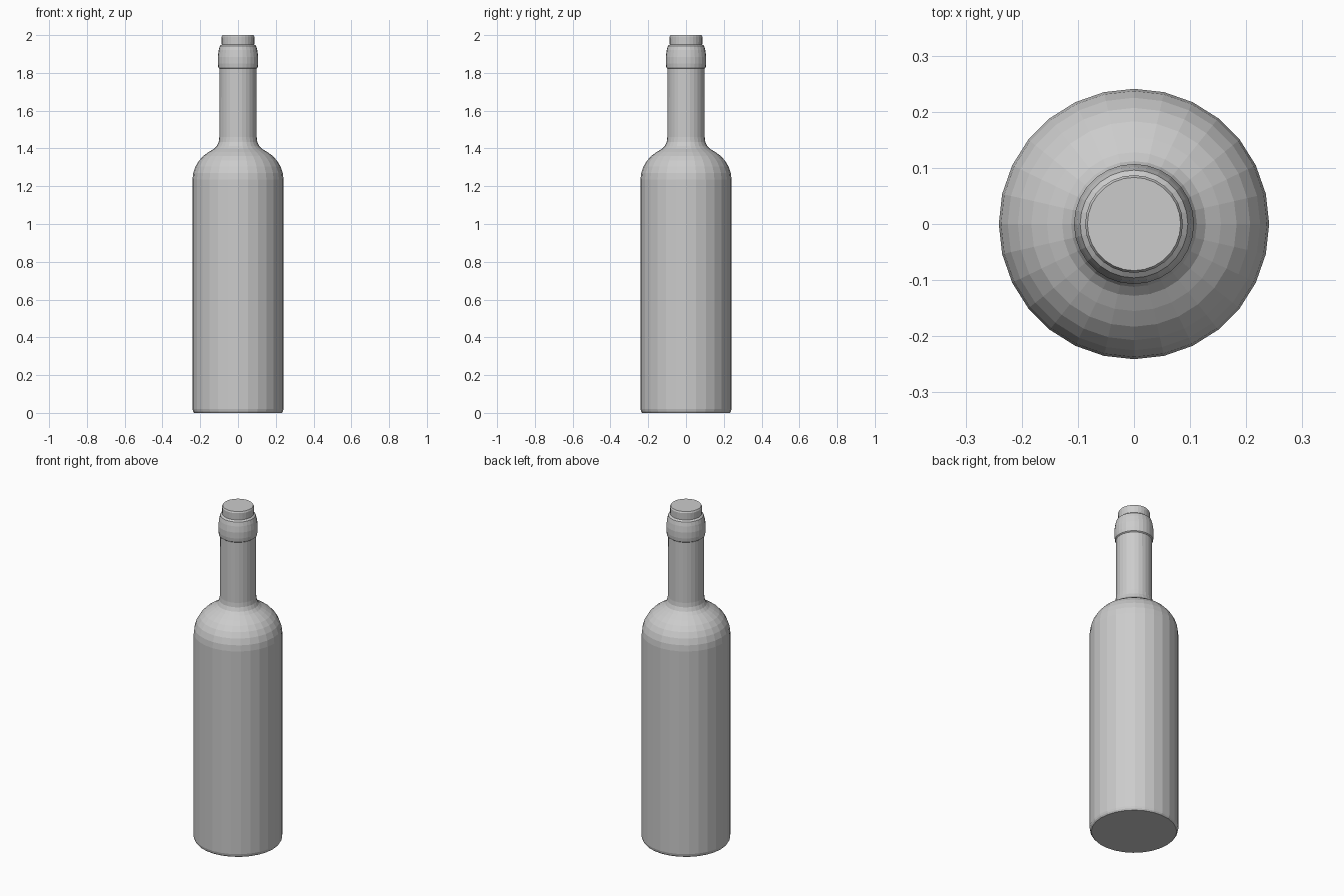
import bpy, bmesh
from math import pi, cos, sin

if "Cube" in bpy.data.objects:
    bpy.data.objects.remove(bpy.data.objects["Cube"])


def lathe(name, profile, sides, cap_bottom=True, cap_top=True):
    """Revolve (radius, height) points about z into a faceted solid."""
    bm = bmesh.new()
    rings = [[bm.verts.new((r * cos(2 * pi * i / sides), r * sin(2 * pi * i / sides), z))
              for i in range(sides)] for r, z in profile]
    for low, high in zip(rings, rings[1:]):
        for i in range(sides):
            j = (i + 1) % sides
            bm.faces.new((low[i], low[j], high[j], high[i]))
    if cap_bottom:
        bm.faces.new(rings[0][::-1])
    if cap_top:
        bm.faces.new(rings[-1])
    mesh = bpy.data.meshes.new(name)
    bm.to_mesh(mesh)
    bm.free()
    obj = bpy.data.objects.new(name, mesh)
    bpy.context.collection.objects.link(obj)
    return obj


# Bottle: flat base, straight body, round shoulder, neck and collar
body = [(0.232, 0.0), (0.238, 0.008), (0.241, 0.02), (0.241, 1.235)]
shoulder = [(0.237, 1.27), (0.225, 1.305), (0.207, 1.335), (0.183, 1.361),
            (0.155, 1.381), (0.128, 1.397), (0.112, 1.413), (0.102, 1.435)]
neck = [(0.099, 1.46), (0.098, 1.822)]
collar = [(0.104, 1.827), (0.107, 1.85), (0.107, 1.885), (0.102, 1.92),
          (0.096, 1.943), (0.086, 1.951)]
lathe("bottle", body + shoulder + neck + collar, 28, cap_top=False)

# Stopper: short plug closing the mouth
lathe("stopper", [(0.086, 1.951), (0.087, 1.992), (0.083, 2.0)], 28, cap_bottom=False)
